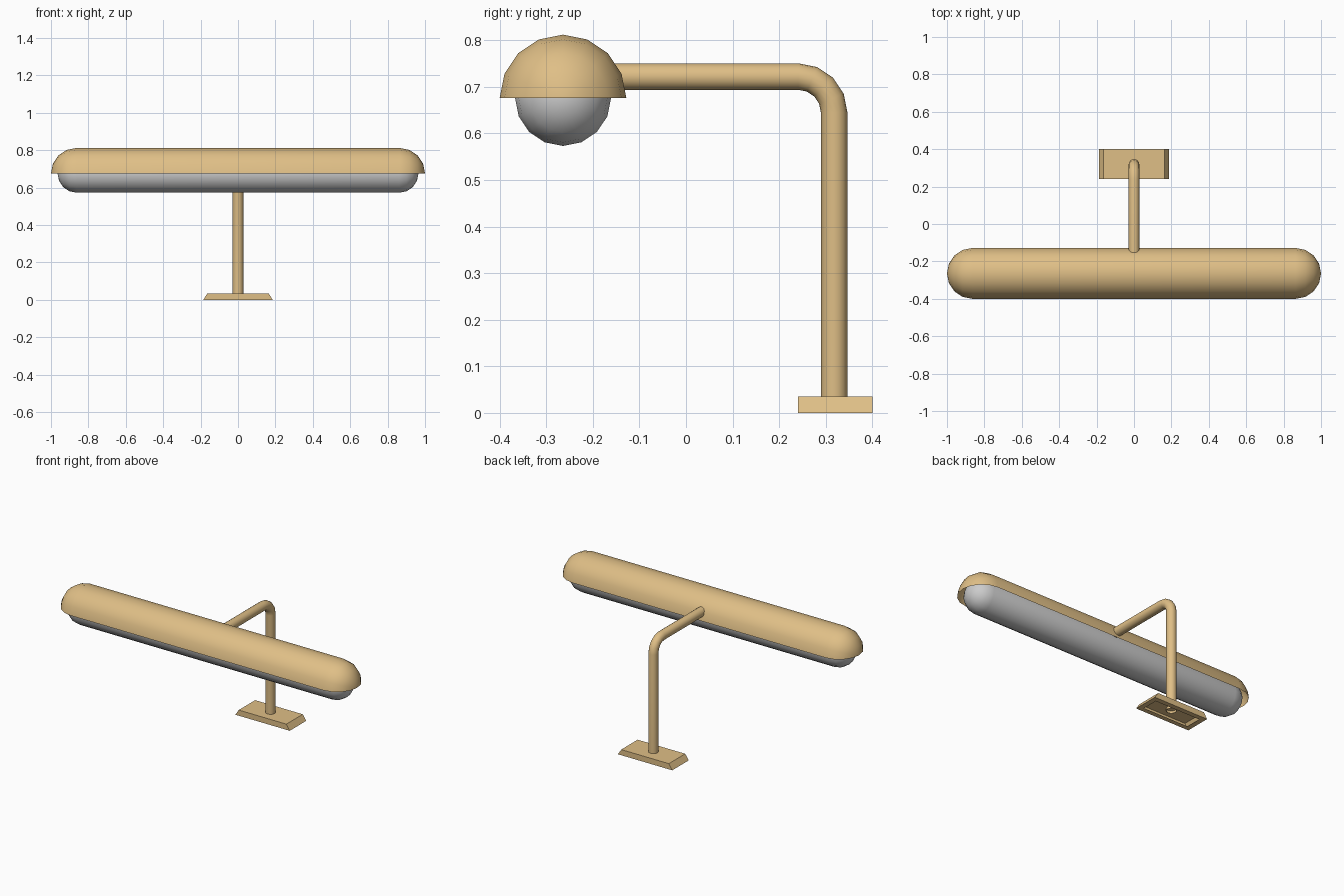
import bpy, bmesh, math
from math import sin, cos, pi

if "Cube" in bpy.data.objects:
    bpy.data.objects.remove(bpy.data.objects["Cube"])

brass = bpy.data.materials.new("brass")
brass.diffuse_color = (0.74, 0.52, 0.24, 1)
brass.use_nodes = True
brass.node_tree.nodes["Principled BSDF"].inputs["Base Color"].default_value = brass.diffuse_color


def loft(name, rings, closed=True, material=None):
    """Skin a list of equal-length point rings into one smooth-shaded object."""
    bm = bmesh.new()
    rows = [[bm.verts.new(p) for p in ring] for ring in rings]
    n = len(rows[0])
    for a, b in zip(rows, rows[1:]):
        for i in range(n if closed else n - 1):
            j = (i + 1) % n
            bm.faces.new((a[i], a[j], b[j], b[i]))
    bmesh.ops.remove_doubles(bm, verts=bm.verts, dist=1e-5)
    bmesh.ops.recalc_face_normals(bm, faces=bm.faces)
    mesh = bpy.data.meshes.new(name)
    bm.to_mesh(mesh)
    bm.free()
    obj = bpy.data.objects.new(name, mesh)
    bpy.context.collection.objects.link(obj)
    if material:
        mesh.materials.append(material)
    bpy.ops.object.select_all(action='DESELECT')
    obj.select_set(True)
    bpy.context.view_layer.objects.active = obj
    bpy.ops.object.shade_smooth_by_angle(angle=math.radians(35))
    return obj


def capsule_rings(half_length, r, y, z, sweep, count):
    """Rings along x for a capsule; sweep of pi gives only the upper half."""
    straight = half_length - r
    rings = []
    for side in (-1, 1):
        steps = range(4, -1, -1) if side < 0 else range(5)
        for k in steps:
            a = k * pi / 8
            x, rad = side * (straight + r * sin(a)), r * cos(a)
            rings.append([(x, y + rad * cos(sweep * i / 16 * 16 / count),
                           z + rad * sin(sweep * i / count))
                          for i in range(count + (sweep < 6))])
    return rings


# Open half-capsule shade and the tube inside it
loft("shade", capsule_rings(1.0, 0.136, -0.264, 0.676, pi, 8), False, brass)
loft("tube_bulb", capsule_rings(0.965, 0.103, -0.264, 0.676, 2 * pi, 16))

# Bent stem: upright, quarter bend, arm into the shade
R, by, bz = 0.077, 0.241, 0.645
path = [(by + R, 0.02, 0)]
path += [(by + R * cos(k * pi / 8), bz + R * sin(k * pi / 8), k * pi / 8) for k in range(5)]
path += [(-0.155, bz + R, pi / 2)]
rad = 0.0285
stem = []
for y, z, t in path:
    stem.append([(rad * sin(u), y + rad * cos(u) * cos(t), z + rad * cos(u) * sin(t))
                 for u in (2 * pi * i / 16 for i in range(16))])
loft("stem", stem, True, brass)


# Foot: tapered ends, hollow underneath with a flat rim
def rect(hx, hy, z):
    return [(sx * hx, 0.32 + sy * hy, z) for sx, sy in ((-1, -1), (1, -1), (1, 1), (-1, 1))]


foot = loft("foot", [rect(0.155, 0.05, 0), rect(0.186, 0.08, 0), rect(0.163, 0.08, 0.035),
                     rect(0, 0, 0.035)], True, brass)
